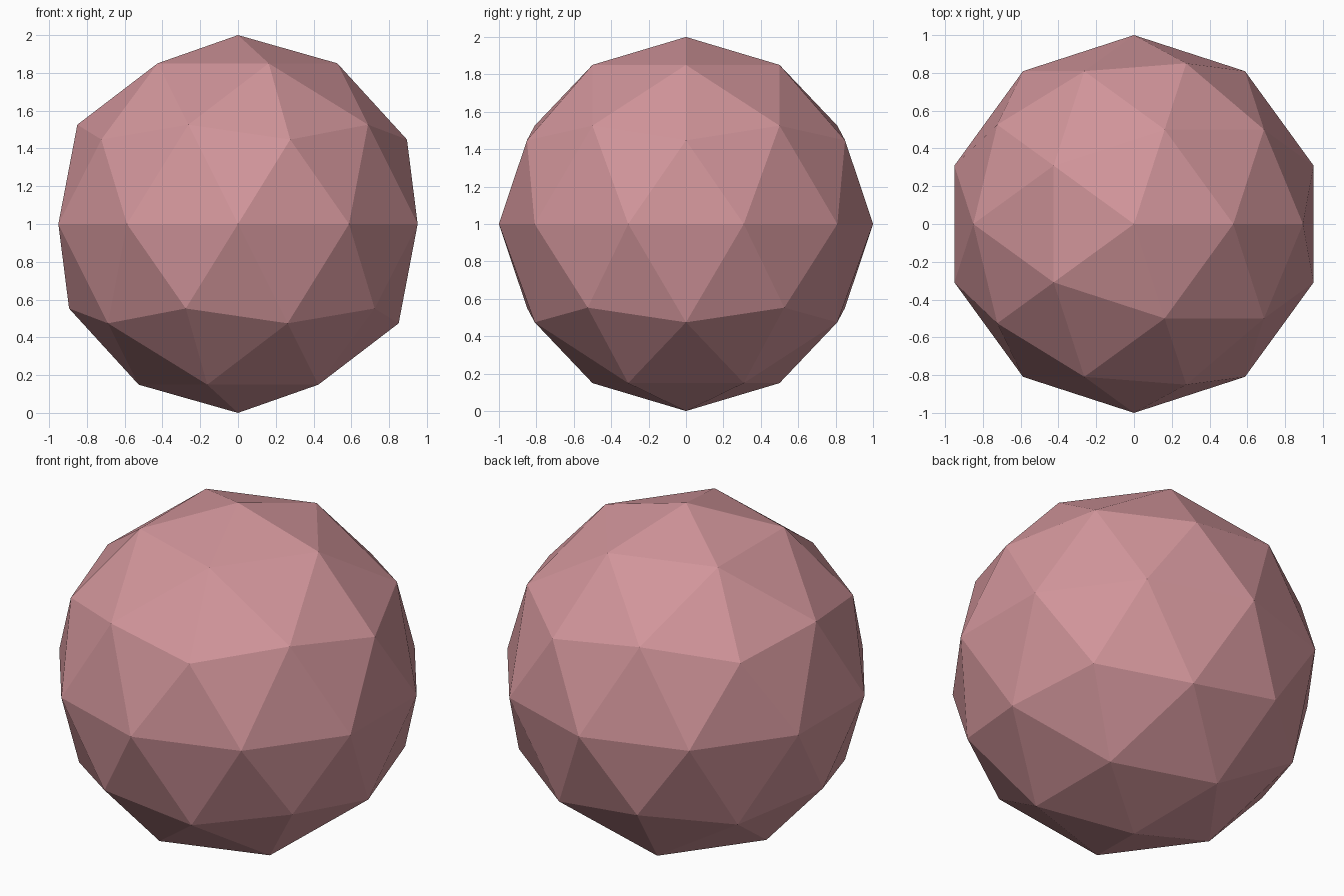
import bpy, bmesh
from mathutils import Vector

if "Cube" in bpy.data.objects:
    bpy.data.objects.remove(bpy.data.objects["Cube"])

# One flat dusty pink for the whole boulder
pink = bpy.data.materials.new("dusty pink")
pink.diffuse_color = (0.64, 0.30, 0.325, 1)
pink.use_nodes = True
pink.node_tree.nodes["Principled BSDF"].inputs["Base Color"].default_value = pink.diffuse_color

# Centre direction of each cracked shard
seeds = [Vector(s).normalized() * 0.8 for s in [
    (-0.28, -0.82, 0.48), (0.08, -0.97, 0.08), (-0.38, -0.83, -0.38),
    (0.30, -0.84, -0.42), (0.52, -0.83, 0.02), (0.84, -0.45, 0.05),
    (0.62, -0.46, 0.58), (0.68, 0.08, 0.72), (0.72, 0.55, 0.35),
    (0.75, 0.45, -0.35), (0.68, -0.30, -0.58), (0.02, 0.08, 0.97),
    (-0.52, 0.22, 0.80), (-0.87, -0.12, 0.50), (-0.32, -0.42, 0.84),
    (0.22, 0.74, 0.62), (-0.62, 0.66, 0.40), (0.00, 0.98, -0.10),
    (-0.45, 0.78, -0.45), (-0.88, 0.20, -0.35), (-0.78, -0.50, -0.30),
    (0.05, -0.25, -0.95), (-0.30, 0.25, -0.90), (0.30, 0.55, -0.75)]]


def cut_shard(index, seed):
    """Slice the low-poly ball down to the region nearest to one seed."""
    bm = bmesh.new()
    bmesh.ops.create_icosphere(bm, subdivisions=2, radius=1)
    for other in seeds:
        if other is seed:
            continue
        bmesh.ops.bisect_plane(
            bm, geom=bm.verts[:] + bm.edges[:] + bm.faces[:], dist=1e-6,
            plane_co=(seed + other) / 2, plane_no=other - seed,
            clear_outer=True)
        rim = [e for e in bm.edges if e.is_boundary]
        if rim:
            bmesh.ops.holes_fill(bm, edges=rim, sides=0)
    bmesh.ops.recalc_face_normals(bm, faces=bm.faces[:])
    # Rest the ball on the ground
    bmesh.ops.translate(bm, verts=bm.verts[:], vec=(0, 0, 1))
    mesh = bpy.data.meshes.new(f"boulder_shard_{index:02d}")
    bm.to_mesh(mesh)
    bm.free()
    mesh.materials.append(pink)
    bpy.context.collection.objects.link(bpy.data.objects.new(mesh.name, mesh))


# Tightly fitted shards make up the cracked, flat-faced boulder
for i, s in enumerate(seeds, 1):
    cut_shard(i, s)
